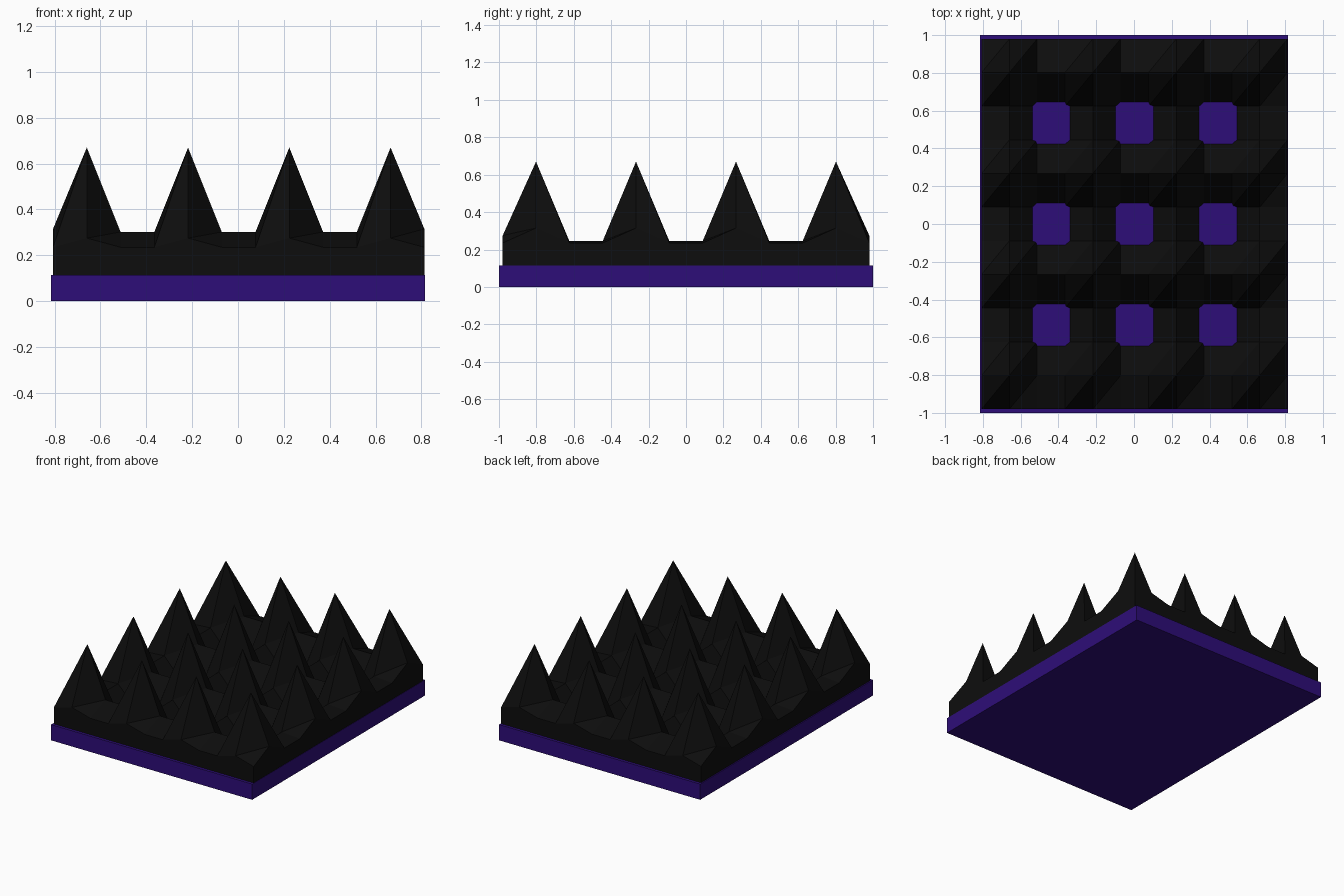
import bpy, bmesh

if "Cube" in bpy.data.objects:
    bpy.data.objects.remove(bpy.data.objects["Cube"])


def material(name, color):
    m = bpy.data.materials.new(name)
    m.diffuse_color = color
    m.use_nodes = True
    m.node_tree.nodes["Principled BSDF"].inputs["Base Color"].default_value = m.diffuse_color
    return m


def finish(name, bm, mat):
    bmesh.ops.recalc_face_normals(bm, faces=bm.faces)
    me = bpy.data.meshes.new(name)
    bm.to_mesh(me)
    bm.free()
    me.materials.append(mat)
    ob = bpy.data.objects.new(name, me)
    bpy.context.collection.objects.link(ob)
    return ob


purple = material("purple", (0.027, 0.004, 0.19, 1))
black = material("black", (0.004, 0.004, 0.004, 1))

# Flat backing board
bm = bmesh.new()
bmesh.ops.create_cube(bm, size=1)
for v in bm.verts:
    v.co = (v.co.x * 1.63, v.co.y * 2, (v.co.z + 0.5) * 0.115)
finish("backing_board", bm, purple)

# Egg-crate foam: 12 x 12 points, every third one a peak
N = 12
X0, DX = -0.807, 1.62 / 11
Y0, DY = -0.98, 1.96 / 11
BOTTOM = 0.05


def height(i, j):
    peak_x, peak_y = i % 3 == 1, j % 3 == 1
    edge_x, edge_y = i in (0, N - 1), j in (0, N - 1)
    if peak_x and peak_y:
        return 0.67
    if peak_y:
        return 0.315 if edge_x else 0.302
    if peak_x:
        return 0.275 if edge_y else 0.245
    if edge_x or edge_y:
        return 0.235
    return 0.087          # pits dip through to the board


bm = bmesh.new()
g = [[bm.verts.new((X0 + i * DX, Y0 + j * DY, height(i, j)))
      for j in range(N)] for i in range(N)]
for i in range(N - 1):
    for j in range(N - 1):
        a, b, c, d = g[i][j], g[i + 1][j], g[i + 1][j + 1], g[i][j + 1]
        bm.faces.new((a, b, c))
        bm.faces.new((a, c, d))

# Vertical sides and underside of the foam
border = [e for e in bm.edges if e.is_boundary]
ext = bmesh.ops.extrude_edge_only(bm, edges=border)["geom"]
for v in ext:
    if isinstance(v, bmesh.types.BMVert):
        v.co.z = BOTTOM
bmesh.ops.holes_fill(bm, edges=[e for e in bm.edges if e.is_boundary], sides=0)
finish("acoustic_foam", bm, black)
